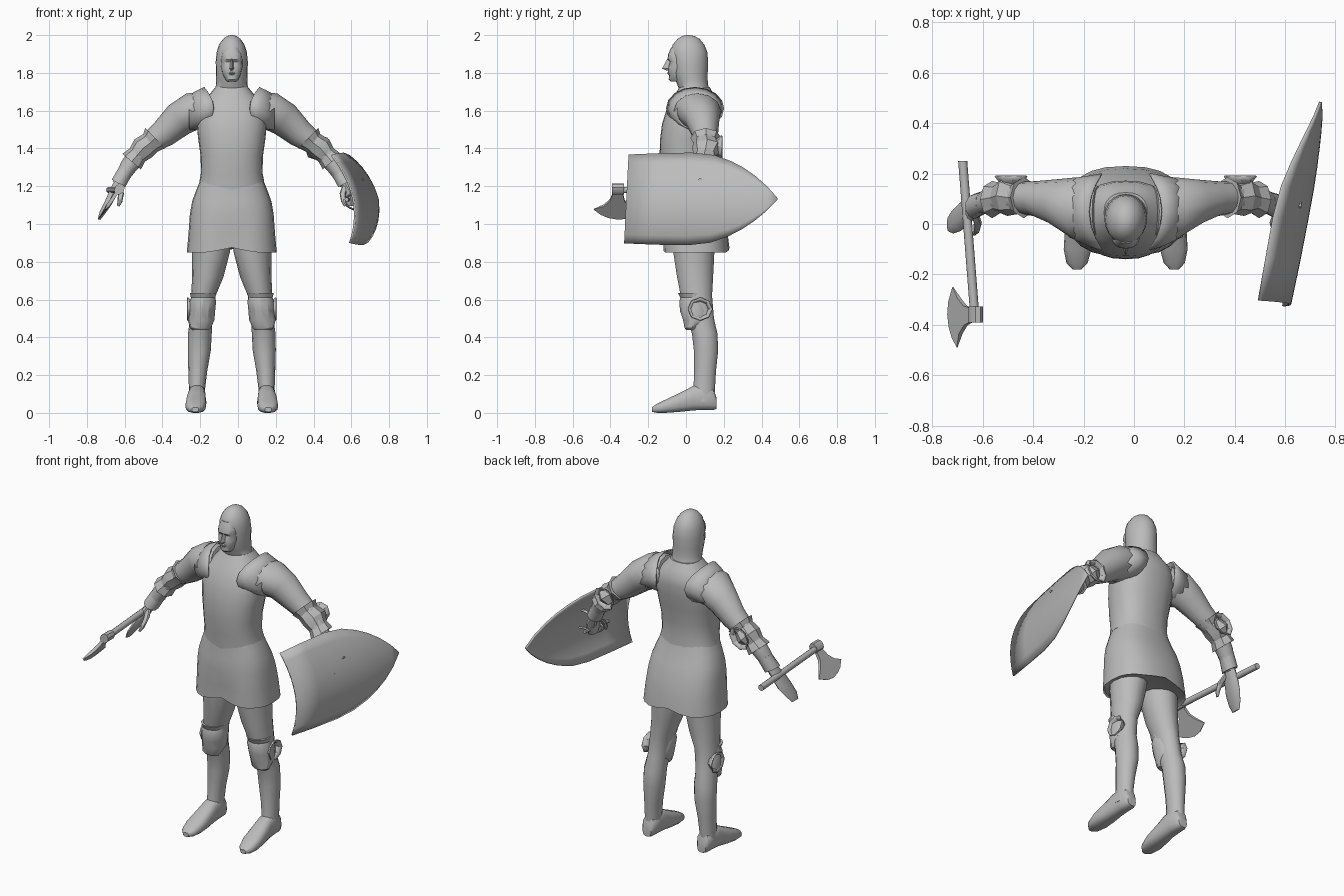
import bpy, bmesh, math
from mathutils import Vector

MID = -0.033  # centre line of the body
steel = bpy.data.materials.new("steel_grey")
steel.diffuse_color = (0.5, 0.5, 0.5, 1)


def finish(name, bm, angle=40, thick=0):
    bmesh.ops.recalc_face_normals(bm, faces=bm.faces)
    me = bpy.data.meshes.new(name)
    bm.to_mesh(me)
    bm.free()
    me.materials.append(steel)
    me.shade_smooth()
    me.set_sharp_from_angle(angle=math.radians(angle))
    ob = bpy.data.objects.new(name, me)
    bpy.context.collection.objects.link(ob)
    if thick:
        mod = ob.modifiers.new("thickness", 'SOLIDIFY')
        mod.thickness = thick
        mod.offset = 0
    return ob


def ring(c, u, v, n=16, p=1.0):
    """Closed (super)ellipse of points around c with half axes u and v."""
    pts = []
    for i in range(n):
        t = 2 * math.pi * i / n
        a, b = math.cos(t), math.sin(t)
        a, b = math.copysign(abs(a) ** p, a), math.copysign(abs(b) ** p, b)
        pts.append(Vector(c) + Vector(u) * a + Vector(v) * b)
    return pts


def loft(name, rings, caps=True, angle=40, thick=0):
    bm = bmesh.new()
    rows = [[bm.verts.new(p) for p in r] for r in rings]
    n = len(rows[0])
    for a, b in zip(rows, rows[1:]):
        for i in range(n):
            bm.faces.new((a[i], a[(i + 1) % n], b[(i + 1) % n], b[i]))
    if caps:
        bm.faces.new(rows[0])
        bm.faces.new(rows[-1])
    return finish(name, bm, angle, thick)


def stack(name, rows, x=None, n=16, p=1.0, **kw):
    """Level rings: (z, y front, y back, half width[, x])."""
    return loft(name, [ring((r[4] if len(r) > 4 else x, (r[1] + r[2]) / 2, r[0]),
                            (r[3], 0, 0), (0, (r[2] - r[1]) / 2, 0), n, p) for r in rows], **kw)


def limb(name, pts, s, n=12, **kw):
    """Rings square to a path: (distance from mid, y, z, half depth, half height)."""
    path = [Vector((MID + s * q[0], q[1], q[2])) for q in pts]
    rings = []
    for i, q in enumerate(pts):
        d = path[min(i + 1, len(path) - 1)] - path[max(i - 1, 0)]
        nrm = Vector((-d.z, 0, d.x)).normalized()
        rings.append(ring(path[i], (0, q[3], 0), nrm * q[4], n))
    return loft(name, rings, **kw)


# head: hood, face, nose, lips
stack("hood", [(1.66, -.06, .15, .12), (1.71, -.035, .12, .086), (1.76, -.055, .115, .083),
               (1.80, -.07, .115, .084), (1.86, -.075, .117, .085), (1.91, -.08, .113, .08),
               (1.95, -.07, .097, .067), (1.98, -.045, .072, .046), (1.995, -.02, .045, .025),
               (2.0, 0, .02, .008)], MID, 20)
stack("face", [(1.755, -.082, .0, .026), (1.765, -.092, .0, .034), (1.785, -.089, .0, .045),
               (1.80, -.094, .0, .05), (1.83, -.094, .0, .056), (1.857, -.085, .0, .057),
               (1.872, -.098, .0, .056), (1.90, -.094, .0, .052), (1.935, -.078, .0, .035)], MID, 16, 0.85)
loft("nose", [[Vector((MID + x, y, z)) for x, y in ((-w, -.08), (0, f), (w, -.08))]
              for z, w, f in ((1.812, .012, -.1), (1.822, .016, -.127), (1.845, .011, -.115), (1.875, .008, -.099))])
stack("lips", [(1.790, -.094, -.06, .012), (1.796, -.1, -.06, .02), (1.802, -.1, -.06, .018),
               (1.806, -.095, -.06, .01)], MID, 10)

# breastplate with a pointed lower edge, and the skirt below it
plate = stack("breastplate", [(1.21, -.122, .138, .172), (1.27, -.128, .13, .163), (1.36, -.14, .135, .165),
                              (1.45, -.137, .15, .178), (1.53, -.127, .165, .186), (1.60, -.105, .172, .182),
                              (1.65, -.08, .168, .155), (1.69, -.055, .145, .115), (1.725, -.035, .125, .086)],
              MID, 24, 0.85)
for v in plate.data.vertices:
    if v.co.z < 1.22:
        v.co.z += 0.25 * abs(v.co.x - MID) - 0.03
skirt = stack("skirt", [(.86, -.125, .215, .225), (.85, -.13, .23, .238), (.95, -.132, .22, .229),
                        (1.05, -.13, .195, .222), (1.12, -.124, .17, .21), (1.18, -.118, .145, .188),
                        (1.25, -.115, .127, .16)], MID, 24, 0.8)
for v in skirt.data.vertices:
    mid_x = max(0, 1 - abs(v.co.x - MID) / .12)
    if v.co.z < .9:
        v.co.z += .025 * mid_x
    if v.co.y < 0 and v.co.z < 1.04:
        v.co.y += .02 * mid_x

for s, side in ((-1, "right"), (1, "left")):
    # leg
    stack(side + "_leg", [(z, f, b, w, MID + s * d) for z, d, f, b, w in (
        (.95, .11, -.08, .16, .104), (.85, .11, -.07, .153, .1), (.72, .127, -.05, .146, .083),
        (.62, .15, -.03, .14, .065), (.5, .162, .0, .15, .058), (.42, .169, .03, .168, .063),
        (.33, .172, .04, .172, .061), (.22, .18, .042, .16, .05), (.13, .184, .038, .155, .043),
        (.06, .186, .03, .15, .045))], n=14)
    # foot, lofted from heel to toe
    loft(side + "_foot", [ring((MID + s * d, y, (lo + hi) / 2), (w, 0, 0), (0, 0, (hi - lo) / 2), 14, .75)
                          for y, d, w, lo, hi in (
        (.162, .184, .028, .02, .08), (.145, .184, .04, .015, .13), (.09, .184, .046, .015, .15),
        (.04, .185, .047, .012, .145), (-.03, .188, .054, .005, .108), (-.1, .191, .055, 0, .075),
        (-.155, .193, .042, 0, .048), (-.18, .193, .018, .005, .03))])
    # knee guard with a side wing
    stack(side + "_knee_guard", [(z, f, b, w, MID + s * d) for z, d, f, b, w in (
        (.635, .152, -.042, .10, .07), (.61, .152, -.03, .11, .064), (.59, .153, -.035, .11, .07),
        (.54, .158, -.032, .13, .07), (.49, .162, -.015, .12, .07), (.45, .166, -.008, .07, .055),
        (.44, .166, .0, .06, .045))], n=12, angle=30)
    loft(side + "_knee_wing", [ring((MID + s * d, .075, .55), (0, h, 0), (0, 0, k), 8)
                               for d, h, k in ((.17, .035, .03), (.218, .05, .045), (.235, .064, .06))],
         caps=False, angle=30, thick=.006)
    # arm
    limb(side + "_arm", [(.11, .05, 1.63, .10, .075), (.20, .06, 1.60, .125, .10), (.28, .085, 1.553, .092, .092),
                         (.36, .10, 1.48, .07, .075), (.43, .105, 1.43, .062, .06), (.48, .105, 1.39, .058, .055),
                         (.55, .09, 1.30, .05, .045), (.602, .07, 1.21, .034, .03)], s)
    # flared shoulder rim hugging the chest
    rim = []
    for d0, k, y0, z0, ry, rz in ((.095, .05, .048, 1.612, .15, .11), (.15, .03, .052, 1.605, .135, .1),
                                  (.225, 0, .064, 1.588, .112, .092)):
        rim.append([Vector((MID + s * (d0 + k * math.sin(t) ** 2), y0 + ry * math.cos(t), z0 + rz * math.sin(t)))
                    for t in (2 * math.pi * i / 16 for i in range(16))])
    loft(side + "_shoulder_rim", rim, caps=False, thick=.008)
    # elbow guard: flared cuffs and a pointed cop
    limb(side + "_elbow_guard", [(.405, .105, 1.455, .082, .075), (.43, .105, 1.43, .066, .06),
                                 (.47, .112, 1.40, .08, .066), (.50, .104, 1.365, .06, .053),
                                 (.53, .097, 1.33, .074, .064)], s, 8, angle=25)
    loft(side + "_elbow_wing", [ring((MID + s * .455, y, 1.405), (a, 0, -a), (b, 0, b), 8)
                                for y, a, b in ((.15, .025, .03), (.175, .032, .04), (.19, .04, .05))],
         caps=False, angle=25, thick=.006)
    # wrist cuff and hand
    limb(side + "_cuff", [(.56, .088, 1.285, .045, .042), (.60, .07, 1.215, .05, .043)], s, 10)
    hand = [(.595, .072, 1.225, .034, .026), (.625, .05, 1.17, .052, .024), (.655, .03, 1.11, .058, .021),
            (.685, .01, 1.06, .048, .016), (.703, 0, 1.025, .03, .008)]
    if s > 0:
        hand = hand[:2] + [(.63, .04, 1.13, .052, .03), (.632, .035, 1.095, .04, .02)]
    limb(side + "_hand", hand, s, 10)
    limb(side + "_thumb", [(.60, .045, 1.20, .018, .016), (.587, .005, 1.16, .017, .016),
                           (.592, -.025, 1.12, .014, .013), (.602, -.04, 1.095, .007, .007)], s, 8)

# axe: handle, socket, blade
loft("axe_handle", [ring((x, y, 1.18), (.018, 0, 0), (0, 0, .018), 10)
                    for x, y in ((-.68, .25), (-.63, -.39))])
axis = Vector((-.57, 0, -.82)).normalized()
across = Vector((-axis.z, 0, axis.x))
base = Vector((-.628, 0, 1.185))
loft("axe_socket", [ring(base + Vector((0, y, 0)), axis * .032, across * .026, 8) for y in (-.392, -.328)])
outline = [(-.385, .02), (-.402, .07), (-.435, .105), (-.49, .13), (-.452, .165), (-.41, .186), (-.36, .196),
           (-.31, .19), (-.25, .16), (-.295, .115), (-.325, .075), (-.335, .02)]
loft("axe_blade", [[base + axis * t + across * k * (.009 if t < .12 else .002) + Vector((0, y, 0))
                    for y, t in outline] for k in (-1, 1)], angle=25)

# shield: curved sheet tapering to a point at the back
bm = bmesh.new()
prof = [(-.315, .61, .233), (-.15, .645, .24), (.02, .678, .243), (.14, .70, .23), (.23, .714, .198),
        (.30, .723, .162), (.365, .73, .118), (.43, .736, .062), (.485, .74, .003)]
grid = []
for y, x, h in prof:
    row = []
    for j in range(11):
        v = -1 + j / 5
        w = v * h / .24
        row.append(bm.verts.new((x - .07 * w * w - .05 * w, y + .012 * w, 1.132 + v * h)))
    grid.append(row)
for a, b in zip(grid, grid[1:]):
    for j in range(10):
        bm.faces.new((a[j], a[j + 1], b[j + 1], b[j]))
finish("shield", bm, 40, .01)

# shield grip and forearm strap
for name, y, z, r in (("shield_strap", .075, 1.18, .055), ("shield_grip", -.01, 1.12, .05)):
    hoop = []
    for i in range(13):
        t = math.pi * (i / 12)
        c = Vector((.665 - 2.0 * r * math.sin(t), y, z + r * math.cos(t)))
        hoop.append(ring(c, (0, .012, 0), Vector((-math.sin(t), 0, math.cos(t))) * .006, 6))
    loft(name, hoop)
loft("grip_bar", [ring((x, y, 1.13), (.011, 0, 0), (0, 0, .011), 8) for x, y in ((.575, -.07), (.60, .12))])
